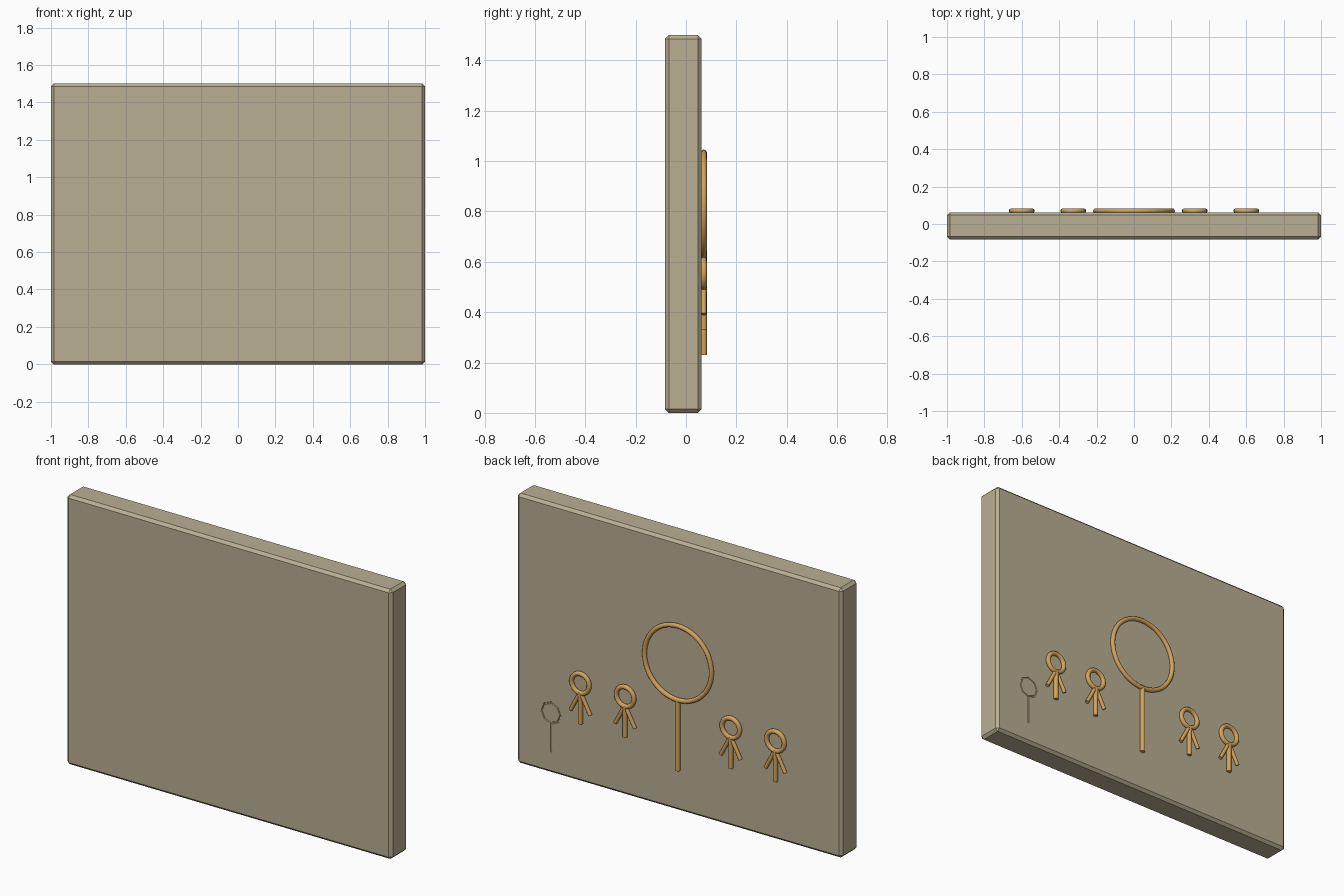
import bpy
from math import radians, pi
from mathutils import Vector

if "Cube" in bpy.data.objects:
    bpy.data.objects.remove(bpy.data.objects["Cube"])

FACE_Y = 0.062      # carved side of the slab
RELIEF_Y = 0.0705   # centre plane of the raised rods


def material(name, color):
    m = bpy.data.materials.new(name)
    m.diffuse_color = (*color, 1)
    m.use_nodes = True
    m.node_tree.nodes["Principled BSDF"].inputs["Base Color"].default_value = m.diffuse_color
    return m


stone = material("stone", (0.49, 0.43, 0.29))
bronze = material("bronze", (0.65, 0.37, 0.11))


def finish(name, mat, smooth=True):
    o = bpy.context.object
    o.name = name
    o.data.materials.append(mat)
    if smooth:
        bpy.ops.object.shade_smooth_by_angle(angle=radians(40))
    return o


def ring(name, x, z, major, minor, mat=bronze, y=RELIEF_Y, segs=48, sides=12):
    bpy.ops.mesh.primitive_torus_add(
        location=(x, y, z), rotation=(pi / 2, 0, 0), major_radius=major,
        minor_radius=minor, major_segments=segs, minor_segments=sides)
    return finish(name, mat, segs > 8)


def rod(name, a, b, r, mat=bronze, y=RELIEF_Y, sides=12):
    p, q = Vector((a[0], y, a[1])), Vector((b[0], y, b[1]))
    bpy.ops.mesh.primitive_cylinder_add(
        vertices=sides, radius=r, depth=(q - p).length, location=(p + q) / 2)
    o = finish(name, mat, sides > 8)
    o.rotation_euler = (q - p).to_track_quat('Z', 'Y').to_euler()
    return o


# Bevelled slab
bpy.ops.mesh.primitive_cube_add(size=1, location=(0, (FACE_Y - 0.083) / 2, 0.75))
slab = bpy.context.object
slab.scale = (2, FACE_Y + 0.083, 1.5)
bpy.ops.object.transform_apply(location=False, rotation=False, scale=True)
finish("slab", stone, False)
bevel = slab.modifiers.new("edge", 'BEVEL')
bevel.width = 0.015
bevel.segments = 1

# Small shallow sign engraved beside the figures
cutters = [
    ring("engraved_ring_cutter", 0.785, 0.337, 0.057, 0.006, stone, FACE_Y + 0.001, 8, 6),
    rod("engraved_stem_cutter", (0.785, 0.12), (0.785, 0.282), 0.005, stone, FACE_Y + 0.001, 8),
]
for c in cutters:
    c.hide_render = True
    c.hide_set(True)
    cut = slab.modifiers.new("engrave", 'BOOLEAN')
    cut.operation = 'DIFFERENCE'
    cut.solver = 'EXACT'
    cut.object = c

# Large central ring on a stem
ring("large_ring", 0, 0.827, 0.206, 0.0125)
rod("large_stem", (0, 0.23), (0, 0.622), 0.0125)

# Four small figures: ring head, body and two slanted arms
for i, x in enumerate((-0.6, -0.325, 0.325, 0.6)):
    ring(f"figure_head_{i}", x, 0.553, 0.054, 0.0125, segs=32)
    rod(f"figure_body_{i}", (x, 0.33), (x, 0.505), 0.0125)
    for side in (-1, 1):
        rod(f"figure_arm_{i}_{'left' if side < 0 else 'right'}",
            (x + side * 0.008, 0.49), (x + side * 0.06, 0.392), 0.0105)
